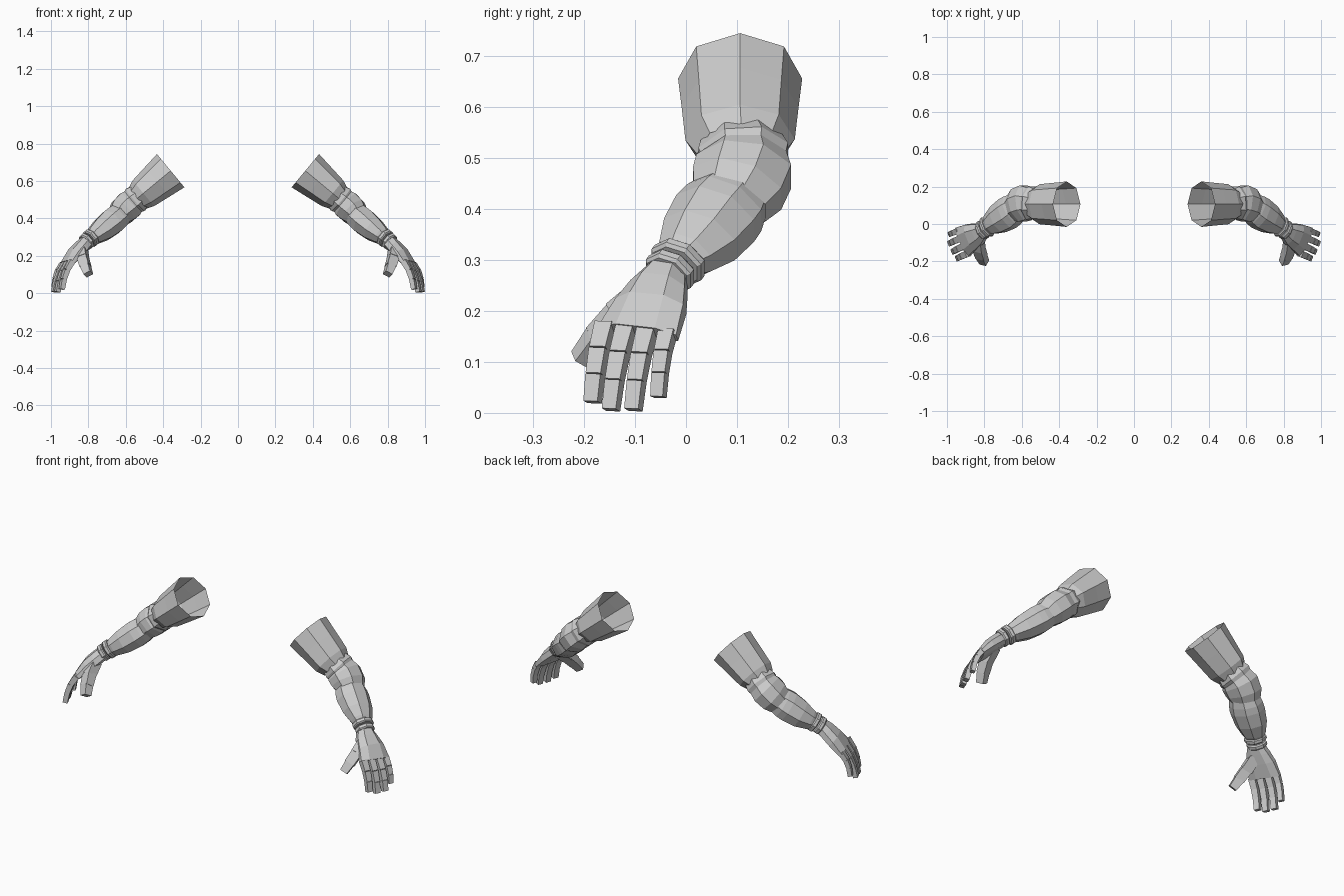
import bpy, bmesh, math
from mathutils import Vector as V

if "Cube" in bpy.data.objects:
    bpy.data.objects.remove(bpy.data.objects["Cube"])

grey = bpy.data.materials.new("cloth_grey")
grey.diffuse_color = (0.6, 0.6, 0.6, 1)
grey.use_nodes = True
grey.node_tree.nodes["Principled BSDF"].inputs["Base Color"].default_value = grey.diffuse_color

R = 1 / math.cos(math.pi / 8)
OCT = [(R * math.cos(math.pi / 8 + k * math.pi / 4),
        R * math.sin(math.pi / 8 + k * math.pi / 4)) for k in range(8)]
RING = [(1.03 * math.cos(k * math.pi / 4), 1.03 * math.sin(k * math.pi / 4)) for k in range(8)]
BOX = [(1, -1), (1, 1), (-1, 1), (-1, -1)]
PALM = [(1, -.6), (1, .3), (.5, 1), (-.5, 1), (-1, .3), (-1, -.6), (-.5, -1), (.5, -1)]


def loft(name, sections, profile, side=(0, 1, 0), caps=(True, True)):
    """Skin sections (centre, half width, half depth); mirrored to both arms."""
    bm = bmesh.new()
    pts = [V(s[0]) for s in sections]
    rings = []
    for i, (c, a, b) in enumerate(sections):
        t = (pts[min(i + 1, len(pts) - 1)] - pts[max(i - 1, 0)]).normalized()
        u = V(side)
        u = (u - t * u.dot(t)).normalized()
        v = t.cross(u)
        rings.append([bm.verts.new(V(c) + u * a * x + v * b * y) for x, y in profile])
    n = len(profile)
    for r, s in zip(rings, rings[1:]):
        for k in range(n):
            bm.faces.new((r[k], r[(k + 1) % n], s[(k + 1) % n], s[k]))
    if caps[0]:
        bm.faces.new(rings[0][::-1])
    if caps[1]:
        bm.faces.new(rings[-1])
    bmesh.ops.recalc_face_normals(bm, faces=bm.faces)
    me = bpy.data.meshes.new(name)
    bm.to_mesh(me)
    bm.free()
    me.materials.append(grey)
    ob = bpy.data.objects.new(name, me)
    bpy.context.collection.objects.link(ob)
    ob.modifiers.new("both_arms", 'MIRROR').use_mirror_merge = False
    return ob


# Upper sleeve, open at the shoulder
loft("upper_sleeve", [
    ((.36, .106, .655), .118, .112),
    ((.43, .106, .597), .111, .100),
    ((.505, .106, .535), .104, .087),
    ((.535, .108, .510), .084, .072)], RING, caps=(False, False))

# Bunched cloth around the elbow
loft("elbow_folds", [
    ((.525, .108, .520), .080, .068),
    ((.548, .112, .500), .088, .077),
    ((.560, .112, .490), .084, .071),
    ((.580, .113, .473), .094, .077),
    ((.615, .100, .440), .091, .074),
    ((.638, .085, .414), .076, .062)], OCT, caps=(False, False))

# Forearm sleeve
loft("forearm", [
    ((.625, .092, .423), .072, .060),
    ((.650, .075, .402), .082, .067),
    ((.675, .057, .381), .085, .069),
    ((.725, .026, .340), .077, .062),
    ((.768, -.002, .308), .056, .047),
    ((.780, -.010, .300), .047, .040)], OCT, caps=(False, True))

# Two wrist bands
for i, (x, y, z) in enumerate([(.778, -.010, .302), (.801, -.026, .284)]):
    s = .054 - .005 * i
    d = V((.69, -.44, -.57))
    c = V((x, y, z))
    loft("wrist_band_%d" % (i + 1), [
        (c, s * .9, s * .8), (c + d * .006, s, s * .9),
        (c + d * .020, s, s * .9), (c + d * .026, s * .88, s * .78)], OCT)

# Back of hand and palm
ACROSS = V((.38, .92, -.08))
loft("hand", [
    ((.810, -.036, .275), .040, .034),
    ((.838, -.054, .247), .058, .034),
    ((.873, -.070, .212), .072, .032),
    ((.917, -.095, .157), .084, .020)], PALM, ACROSS)

# Fingers: three stepped segments each, curling slightly outward
OUT = V((.65, -.2, .72)).normalized()
fingers = {
    "index_finger": ((.888, -.158, .172), (.942, -.183, .021), .018),
    "middle_finger": ((.905, -.116, .168), (.965, -.147, .006), .018),
    "ring_finger": ((.922, -.075, .163), (.983, -.103, .006), .018),
    "little_finger": ((.938, -.036, .158), (.983, -.054, .031), .016)}
for name, (a, b, w) in fingers.items():
    a, b = V(a), V(b)
    joints = [a, a.lerp(b, .38) + OUT * .012, a.lerp(b, .70) + OUT * .011, b]
    for i in range(3):
        p, q = joints[i], joints[i + 1]
        k = w * (1 - .06 * i)
        loft("%s_%d" % (name, i + 1),
             [(p, k, k * .85), (q, k * .93, k * .78)], BOX, ACROSS)

# Thumb: fleshy base and two segments
THUMB_SIDE = V((.85, .35, -.2))
loft("thumb_base", [((.835, -.075, .235), .026, .028),
                    ((.830, -.135, .185), .028, .027)], BOX, THUMB_SIDE)
loft("thumb_middle", [((.830, -.130, .190), .027, .025),
                      ((.815, -.175, .142), .026, .023)], BOX, THUMB_SIDE)
loft("thumb_tip", [((.816, -.172, .145), .024, .023),
                   ((.800, -.205, .102), .020, .020)], BOX, THUMB_SIDE)
